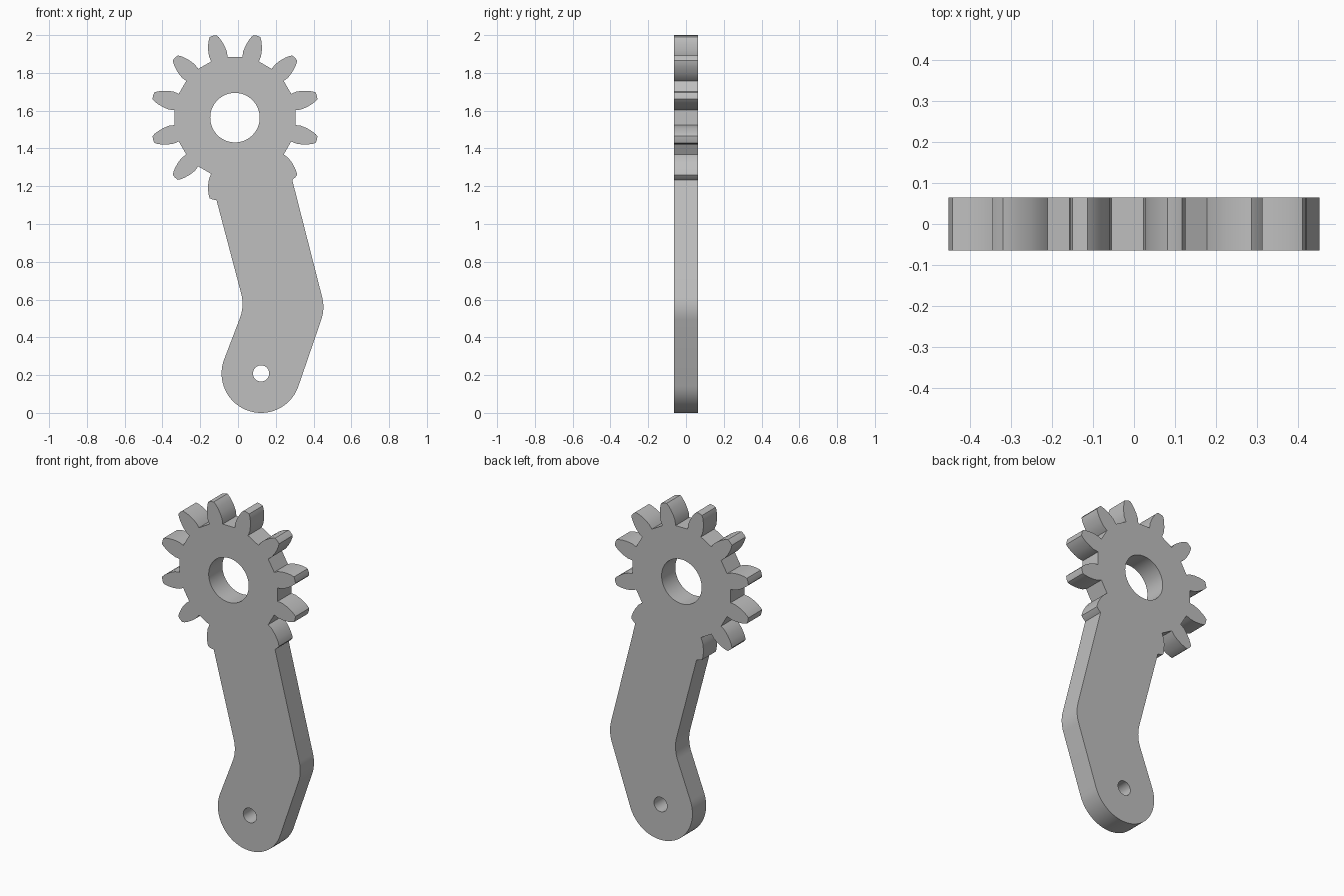
import bpy
from math import sin, cos, radians

cube = bpy.data.objects.get("Cube")
if cube:
    bpy.data.objects.remove(cube)

GEAR = (-0.016, 1.563)
PIVOT = (0.122, 0.209)
HALF_THICKNESS = 0.064


def arc(centre, radius, start, end, steps):
    """Points along an arc, angles in degrees."""
    angles = [radians(start + (end - start) * i / steps) for i in range(steps + 1)]
    return [(centre[0] + radius * cos(a), centre[1] + radius * sin(a)) for a in angles]


# Half of a leaf-shaped tooth: distance from gear centre, half width
flank = [(0.320, 0.045), (0.349, 0.049), (0.381, 0.045),
         (0.413, 0.036), (0.434, 0.027), (0.447, 0.0185)]
tooth = [(u, -v) for u, v in flank] + [(0.449, 0)] + flank[::-1]


def placed_tooth(angle):
    c, s = cos(radians(angle)), sin(radians(angle))
    return [(GEAR[0] + u * c - v * s, GEAR[1] + u * s + v * c) for u, v in tooth]


# Gear teeth, leaving out the ones swallowed by the arm
outline = placed_tooth(-45)[5:]
for angle in range(-15, 240, 30):
    outline += placed_tooth(angle)
outline += placed_tooth(255)[:8]

# Bent arm: inner elbow, rounded foot, outer elbow
outline += arc((-0.188, 0.577), 0.212, 14.6, -21, 10)
outline += arc(PIVOT, 0.209, 159, 341.2, 40)
outline += arc((0.243, 0.561), 0.209, -18.8, 14.6, 10)

# Filled profile with the shaft bore and the pivot hole
profile = bpy.data.curves.new("geared_lever", 'CURVE')
profile.dimensions = '2D'
profile.fill_mode = 'BOTH'
profile.extrude = HALF_THICKNESS
for loop in (outline, arc(GEAR, 0.131, 0, 360, 64)[:-1], arc(PIVOT, 0.043, 0, 360, 32)[:-1]):
    spline = profile.splines.new('POLY')
    spline.points.add(len(loop) - 1)
    for point, (x, z) in zip(spline.points, loop):
        point.co = (x, z, 0, 1)
    spline.use_cyclic_u = True

lever = bpy.data.objects.new("geared_lever", profile)
bpy.context.collection.objects.link(lever)
lever.rotation_euler.x = radians(90)

# Turn the profile into a welded solid
bpy.ops.object.select_all(action='DESELECT')
lever.select_set(True)
bpy.context.view_layer.objects.active = lever
bpy.ops.object.convert(target='MESH')
lever = bpy.context.object
bpy.ops.object.transform_apply(location=False, rotation=True, scale=False)
bpy.ops.object.mode_set(mode='EDIT')
bpy.ops.mesh.select_all(action='SELECT')
bpy.ops.mesh.remove_doubles(threshold=0.0001)
bpy.ops.mesh.normals_make_consistent(inside=False)
bpy.ops.object.mode_set(mode='OBJECT')
bpy.ops.object.shade_smooth_by_angle(angle=radians(30))

# Plain grey material
grey = bpy.data.materials.new("light_grey")
grey.use_nodes = True
colour = (0.52, 0.52, 0.52, 1)
grey.diffuse_color = colour
grey.node_tree.nodes["Principled BSDF"].inputs["Base Color"].default_value = colour
lever.data.materials.clear()
lever.data.materials.append(grey)
